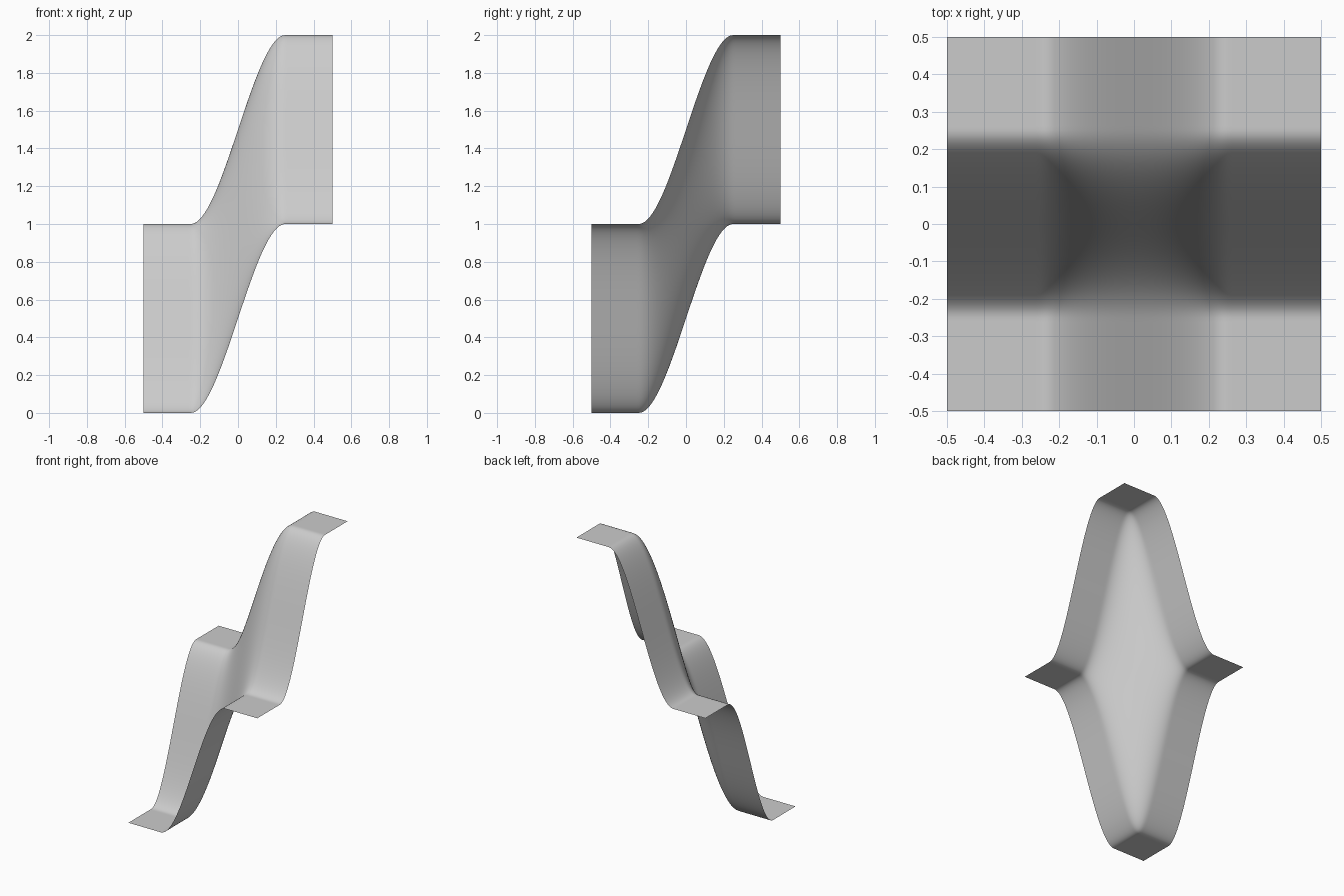
import bpy, bmesh

if "Cube" in bpy.data.objects:
    bpy.data.objects.remove(bpy.data.objects["Cube"])


def step(v):
    # smooth rise from 0 to 1 between -0.25 and 0.25
    t = min(max((v + 0.25) / 0.5, 0.0), 1.0)
    return t * t * (3 - 2 * t)


# stepped sheet: the same smooth step along x and y, added together
bm = bmesh.new()
bmesh.ops.create_grid(bm, x_segments=80, y_segments=80, size=0.5)
for v in bm.verts:
    v.co.z = step(v.co.x) + step(v.co.y)
for f in bm.faces:
    f.smooth = True

mesh = bpy.data.meshes.new("stepped_sheet")
bm.to_mesh(mesh)
bm.free()
sheet = bpy.data.objects.new("stepped_sheet", mesh)
bpy.context.collection.objects.link(sheet)
